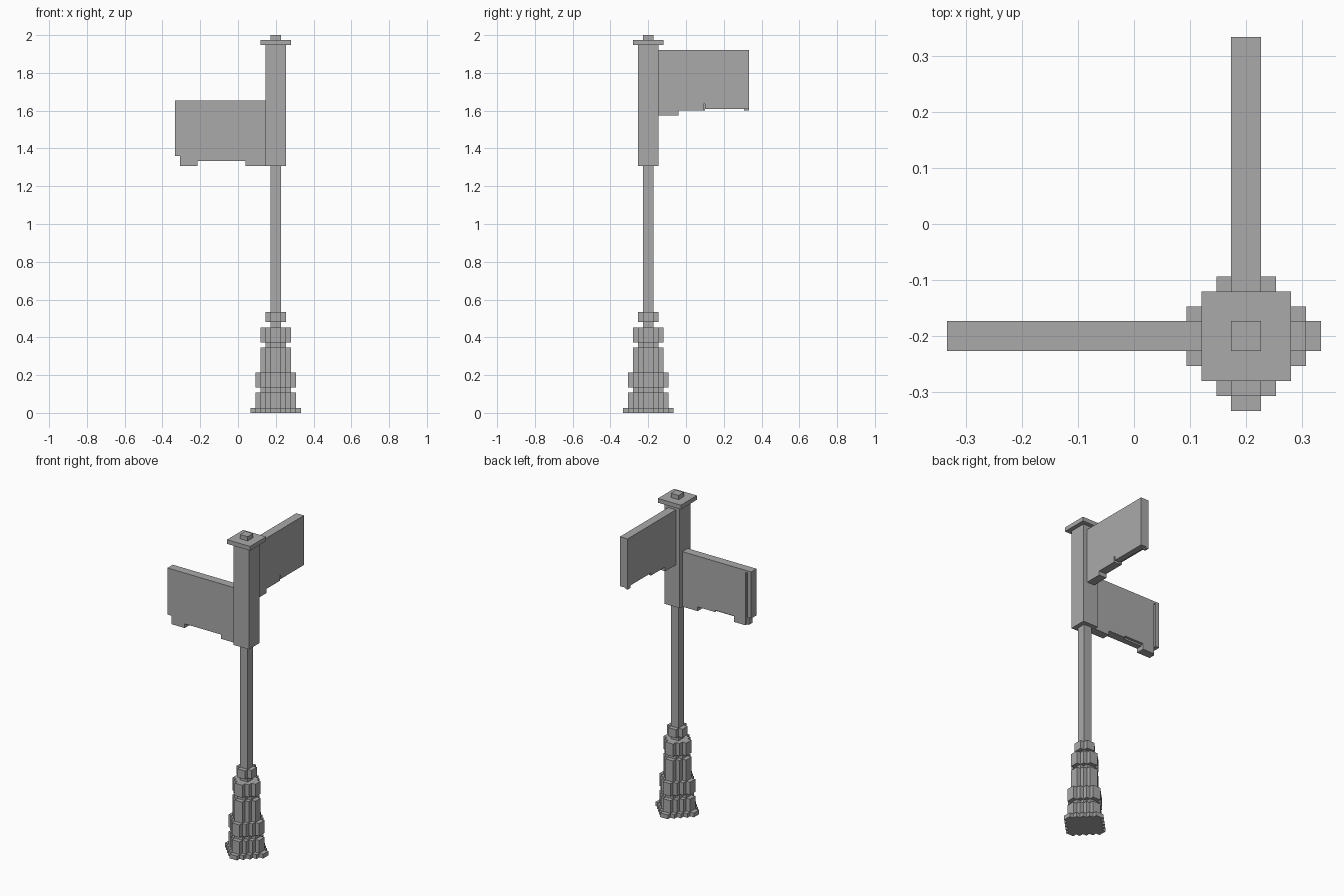
import bpy
import bmesh
from mathutils import Vector

cube = bpy.data.objects.get("Cube")
if cube:
    bpy.data.objects.remove(cube)

U = 2 / 75            # one building block
CX, CY = 7.5, -7.5    # post axis, in blocks

grey = bpy.data.materials.new("plain grey")
grey.use_nodes = True
colour = (0.4, 0.4, 0.4, 1)
grey.diffuse_color = colour
grey.node_tree.nodes["Principled BSDF"].inputs["Base Color"].default_value = colour


def extrude_profile(name, points, offset):
    """Extrude a closed outline (points in blocks) along an offset."""
    bm = bmesh.new()
    face = bm.faces.new([bm.verts.new(Vector(p) * U) for p in points])
    grown = bmesh.ops.extrude_face_region(bm, geom=[face], use_keep_orig=True)
    moved = [g for g in grown["geom"] if isinstance(g, bmesh.types.BMVert)]
    bmesh.ops.translate(bm, verts=moved, vec=Vector(offset) * U)
    bmesh.ops.recalc_face_normals(bm, faces=bm.faces)
    mesh = bpy.data.meshes.new(name)
    bm.to_mesh(mesh)
    bm.free()
    mesh.materials.append(grey)
    obj = bpy.data.objects.new(name, mesh)
    bpy.context.collection.objects.link(obj)
    return obj


def square_post(name, half, z0, z1):
    corners = [(-1, -1), (1, -1), (1, 1), (-1, 1)]
    pts = [(CX + half * a, CY + half * b, z0) for a, b in corners]
    return extrude_profile(name, pts, (0, 0, z1 - z0))


def stepped_ring(name, radius, z0, z1):
    """Round layer with a staircase outline, one quarter turned four times."""
    quarter = []
    for i in range(radius):
        quarter += [(radius - i, i), (radius - i, i + 1)]
    outline = []
    for turn in range(4):
        for x, y in quarter:
            for _ in range(turn):
                x, y = -y, x
            if (x, y) not in outline:
                outline.append((x, y))
    pts = [(CX + x, CY + y, z0) for x, y in outline]
    return extrude_profile(name, pts, (0, 0, z1 - z0))


# Stepped base
layers = [("foot", 5, 0, 1), ("plinth", 4, 1, 4), ("lower_neck", 3, 4, 5),
          ("lower_band", 4, 5, 8), ("base_drum", 3, 8, 13),
          ("upper_neck", 2, 13, 14), ("upper_band", 3, 14, 17),
          ("collar", 2, 18, 20)]
for layer in layers:
    stepped_ring(*layer)

# Pole, sign column, cap and finial
square_post("pole", 1, 17, 49)
square_post("sign_column", 2, 49, 73)
square_post("cap", 3, 73, 74)
square_post("finial", 1, 74, 75)

# Right sign: plain front layer, back layer with a slot and a raised lower edge
front = [(-12.5, 51), (-11.5, 51), (-11.5, 49), (-8, 49), (-8, 50),
         (1.5, 50), (1.5, 49), (5.5, 49), (5.5, 62), (-12.5, 62)]
back = [(-12.5, 51), (-11.5, 51), (-11.5, 61.5), (-11, 61.5), (-11, 49),
        (-8, 49), (-8, 50.4), (-3, 50.4), (-3, 50)] + front[5:]
extrude_profile("right_sign_front", [(x, CY - 1, z) for x, z in front], (0, 1.4, 0))
extrude_profile("right_sign_back", [(x, CY + 0.4, z) for x, z in back], (0, 0.6, 0))

# Rear sign: outer layer and inner layer with a shallow step below
start = [(12.5, 72), (-5.5, 72), (-5.5, 59), (-1.5, 59), (-1.5, 60), (3.5, 60)]
outer = start + [(3.5, 61.3), (3.75, 61.3), (3.75, 60.3), (12.5, 60.3)]
inner = start + [(3.75, 60), (3.75, 60.6), (11.5, 60.6), (11.5, 60), (12.5, 60)]
extrude_profile("rear_sign_outer", [(CX + 1, y, z) for y, z in outer], (-1.4, 0, 0))
extrude_profile("rear_sign_inner", [(CX - 0.4, y, z) for y, z in inner], (-0.6, 0, 0))
